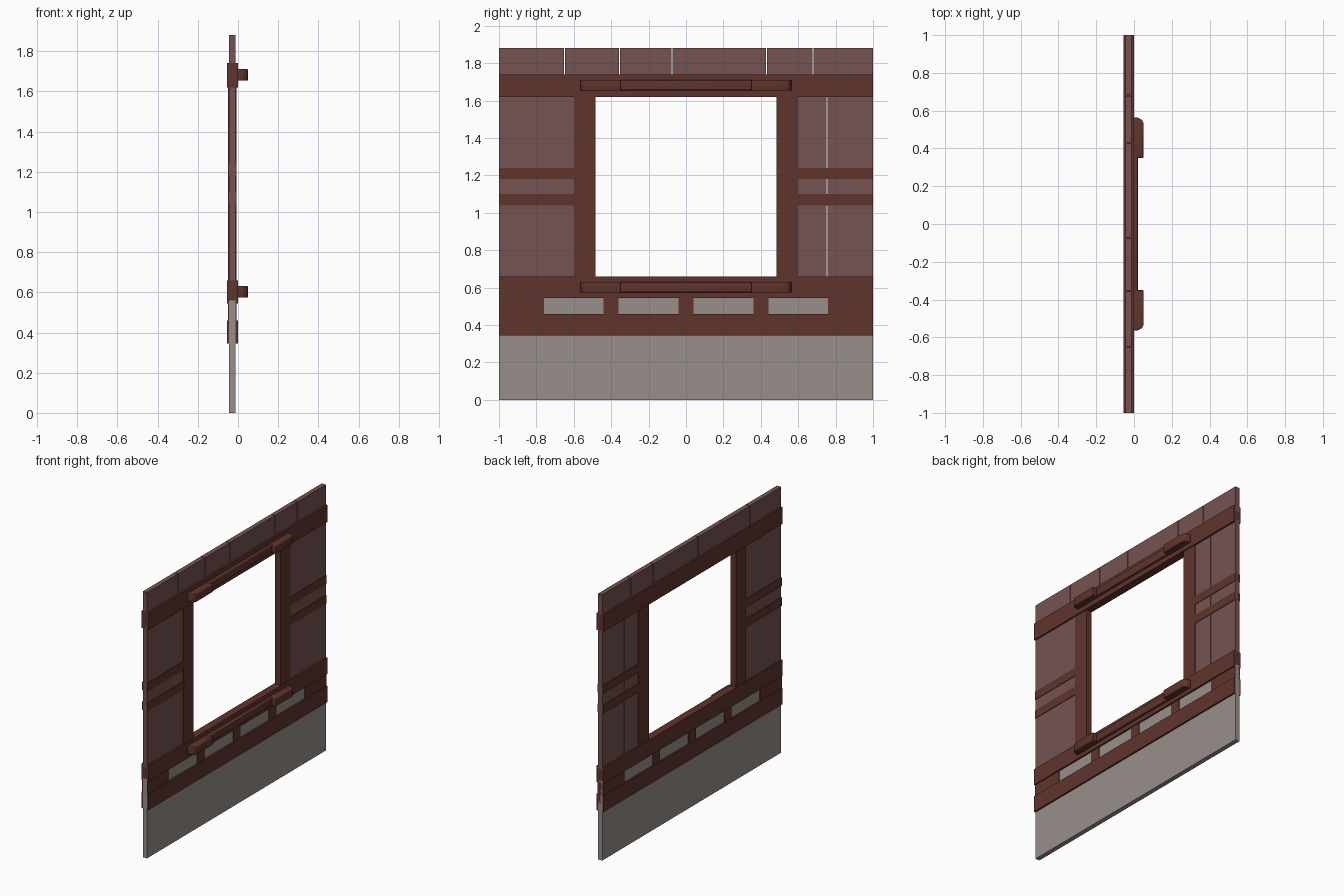
import bpy, bmesh, math

if "Cube" in bpy.data.objects:
    bpy.data.objects.remove(bpy.data.objects["Cube"])


def material(name, rgb):
    m = bpy.data.materials.new(name)
    m.diffuse_color = (*rgb, 1)
    m.use_nodes = True
    m.node_tree.nodes["Principled BSDF"].inputs["Base Color"].default_value = m.diffuse_color
    return m


BEAM = material("dark_red_brown_timber", (0.115, 0.034, 0.025))
BOARD = material("mauve_brown_board", (0.18, 0.086, 0.084))
STONE = material("warm_grey_stone", (0.31, 0.275, 0.26))


def finish(bm, name, mat):
    bmesh.ops.recalc_face_normals(bm, faces=bm.faces)
    me = bpy.data.meshes.new(name)
    bm.to_mesh(me)
    bm.free()
    me.materials.append(mat)
    ob = bpy.data.objects.new(name, me)
    bpy.context.collection.objects.link(ob)
    return ob


def box(name, xs, ys, zs, mat):
    bm = bmesh.new()
    bmesh.ops.create_cube(bm, size=1)
    for v in bm.verts:
        v.co = [(a + b) / 2 + c * (b - a) for c, (a, b) in zip(v.co, (xs, ys, zs))]
    return finish(bm, name, mat)


def handle(name, profile, z0, z1, bevel):
    """Extrude an (x, y) outline upwards and soften its long edges."""
    bm = bmesh.new()
    f = bm.faces.new([bm.verts.new((x, y, z0)) for x, y in profile])
    ext = bmesh.ops.extrude_face_region(bm, geom=[f])
    for v in ext["geom"]:
        if isinstance(v, bmesh.types.BMVert):
            v.co.z = z1
    ob = finish(bm, name, BEAM)
    mod = ob.modifiers.new("soft_edges", "BEVEL")
    mod.width, mod.segments, mod.limit_method = bevel, 3, "ANGLE"
    mod.angle_limit = math.radians(50)
    for p in ob.data.polygons:
        p.use_smooth = True
    return ob


FULL = (-1, 1)
THICK = (-0.055, 0.0)      # main beams
MID = (-0.050, -0.008)     # posts and slats
THIN = (-0.045, -0.012)    # boards and stone
GAP = 0.0025

# Stone base, showing through the four slots
box("stone_base", THIN, FULL, (0, 0.56), STONE)

# Horizontal beams
for name, zs in (("sill_beam", (0.345, 0.46)), ("lower_beam", (0.545, 0.66)),
                 ("upper_beam", (1.62, 1.74))):
    box(name, THICK, FULL, zs, BEAM)

# Short blocks between the slots
for a, b in ((-1, -0.76), (-0.44, -0.36), (-0.04, 0.04), (0.36, 0.44), (0.76, 1)):
    box("slot_block", MID, (a, b), (0.455, 0.55), BEAM)


def boards(name, cuts, zs):
    """Row of upright boards with hairline gaps at the inner cuts."""
    for i, (a, b) in enumerate(zip(cuts, cuts[1:])):
        lo = a if i == 0 else a + GAP
        hi = b if i == len(cuts) - 2 else b - GAP
        box(name, THIN, (lo, hi), zs, BOARD)


# Boards above the opening and at both sides
boards("top_board", (-1, -0.65, -0.355, -0.075, 0.43, 0.68, 1), (1.70, 1.88))
boards("left_side_board", (-1, -0.59), (0.64, 1.64))
boards("right_side_board", (0.59, 0.755, 1), (0.64, 1.64))

# Posts beside the opening and the slats across the side boards
for s in (-1, 1):
    box("window_post", MID, sorted((s * 0.485, s * 0.60)), (0.65, 1.63), BEAM)
    for zs in ((1.04, 1.10), (1.18, 1.24)):
        box("side_slat", MID, sorted((s * 0.595, s)), zs, BEAM)

# Rails above and below the opening, with thick tapered ends
END = ((-0.005, 0.35), (0.05, 0.35), (0.05, 0.535), (0.044, 0.549),
       (0.032, 0.558), (0.015, 0.565), (-0.005, 0.565))
BAR = ((-0.005, -0.36), (0.02, -0.36), (0.02, 0.36), (-0.005, 0.36))
for zc in (0.602, 1.682):
    handle("rail_bar", BAR, zc - 0.027, zc + 0.027, 0.006)
    for s in (-1, 1):
        handle("rail_end", [(x, s * y) for x, y in END], zc - 0.029, zc + 0.029, 0.005)
